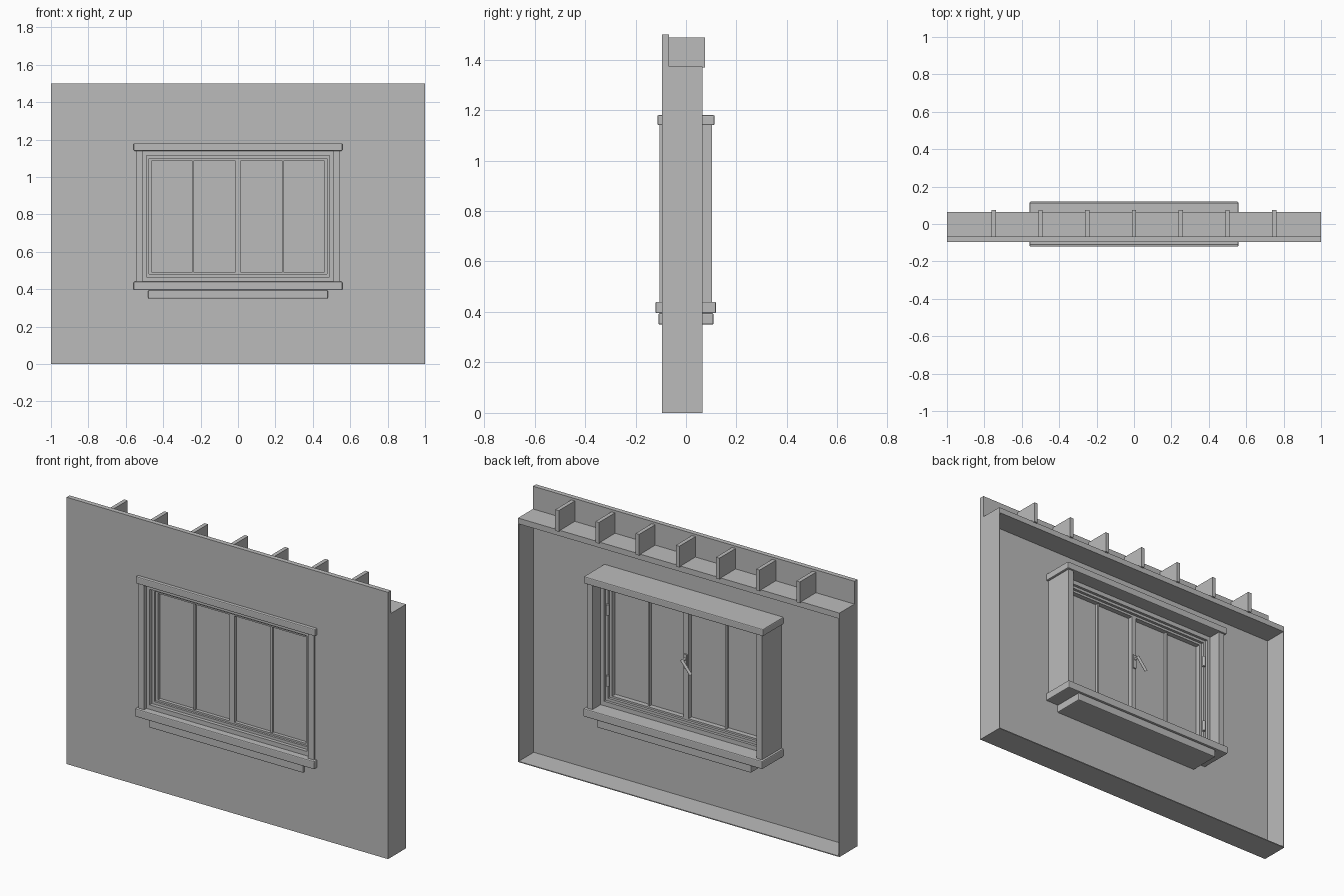
import bpy, bmesh
from mathutils import Vector

cube = bpy.data.objects.get("Cube")
if cube:
    bpy.data.objects.remove(cube, do_unlink=True)

grey = bpy.data.materials.new("plain_grey")
grey.use_nodes = True
grey.diffuse_color = (0.5, 0.5, 0.5, 1)
grey.node_tree.nodes["Principled BSDF"].inputs["Base Color"].default_value = (0.5, 0.5, 0.5, 1)


def finish(name, bm, bevel=0):
    bmesh.ops.recalc_face_normals(bm, faces=bm.faces)
    mesh = bpy.data.meshes.new(name)
    bm.to_mesh(mesh)
    bm.free()
    mesh.materials.append(grey)
    obj = bpy.data.objects.new(name, mesh)
    bpy.context.collection.objects.link(obj)
    if bevel:
        mod = obj.modifiers.new("soft_edges", "BEVEL")
        mod.width = bevel
        mod.segments = 2
    return obj


def box(name, x, y, z, bevel=0):
    """Box from (low, high) pairs."""
    bm = bmesh.new()
    bmesh.ops.create_cube(bm, size=1)
    for v in bm.verts:
        v.co = [r[0] if c < 0 else r[1] for c, r in zip(v.co, (x, y, z))]
    return finish(name, bm, bevel)


def ring(name, outer, inner, y):
    """Rectangular frame; outer and inner are (x low, x high, z low, z high)."""
    bm = bmesh.new()
    loops = []
    for x0, x1, z0, z1 in (outer, inner):
        loops.append([bm.verts.new((px, y[0], pz))
                      for px, pz in ((x0, z0), (x1, z0), (x1, z1), (x0, z1))])
    faces = []
    for i in range(4):
        j = (i + 1) % 4
        faces.append(bm.faces.new((loops[0][i], loops[0][j], loops[1][j], loops[1][i])))
    new = bmesh.ops.extrude_face_region(bm, geom=faces)["geom"]
    moved = [g for g in new if isinstance(g, bmesh.types.BMVert)]
    bmesh.ops.translate(bm, verts=moved, vec=(0, y[1] - y[0], 0))
    return finish(name, bm)


def rod(name, a, b, radius):
    a, b = Vector(a), Vector(b)
    bm = bmesh.new()
    bmesh.ops.create_cone(bm, cap_ends=True, segments=12, radius1=radius,
                          radius2=radius, depth=(b - a).length)
    turn = (b - a).to_track_quat("Z", "Y").to_matrix().to_4x4()
    bmesh.ops.transform(bm, matrix=turn, verts=bm.verts)
    bmesh.ops.translate(bm, verts=bm.verts, vec=(a + b) / 2)
    return finish(name, bm)


# Wall sheet with window opening, and the thin shell behind it
opening = (-0.51, 0.51, 0.44, 1.14)
ring("wall_sheet", (-1, 1, 0, 1.5), opening, (-0.095, -0.068))
ring("wall_shell", (-1, 1, 0, 1.345), (-0.995, 0.995, 0.005, 1.34), (-0.068, 0.065))
box("top_plate", (-1, 1), (-0.068, 0.065), (1.345, 1.372))

# Row of joist ends on the top plate
for i in range(-3, 4):
    x = i * 0.25
    box("joist", (x - 0.011, x + 0.011), (-0.068, 0.075), (1.368, 1.487))

# Window surround, running through the whole wall depth
box("head_trim", (-0.558, 0.558), (-0.113, 0.113), (1.14, 1.18), 0.005)
box("sill", (-0.558, 0.558), (-0.121, 0.119), (0.395, 0.44), 0.005)
box("apron", (-0.48, 0.48), (-0.109, 0.109), (0.35, 0.395), 0.005)
for side in (-1, 1):
    xs = sorted((side * 0.51, side * 0.545))
    box("side_casing", xs, (-0.105, 0.103), (0.44, 1.14))

# Stepped window frame
ring("outer_frame", opening, (-0.49, 0.49, 0.465, 1.115), (-0.085, 0.03))
ring("inner_frame", (-0.49, 0.49, 0.465, 1.115), (-0.475, 0.475, 0.48, 1.1), (-0.065, 0.015))

# Two sashes with panes, glazing bars and hinges
for side in (-1, 1):
    x0, x1 = sorted((0, side * 0.475))
    p0, p1 = sorted((side * 0.015, side * 0.46))
    ring("sash", (x0, x1, 0.48, 1.1), (p0, p1, 0.49, 1.087), (-0.053, 0))
    box("pane", (p0, p1), (-0.034, -0.028), (0.49, 1.087))
    m = side * 0.24
    box("glazing_bar", (m - 0.006, m + 0.006), (-0.046, -0.012), (0.49, 1.087))
    for z in (0.58, 0.98):
        rod("hinge", (side * 0.474, 0.02, z - 0.03), (side * 0.474, 0.02, z + 0.03), 0.009)

# Inside latch
box("latch_plate", (-0.01, 0.01), (0, 0.008), (0.77, 0.85))
rod("latch_stem", (0, 0, 0.825), (0, 0.035, 0.825), 0.007)
rod("latch_lever", (0.004, 0.035, 0.83), (-0.055, 0.035, 0.76), 0.008)
